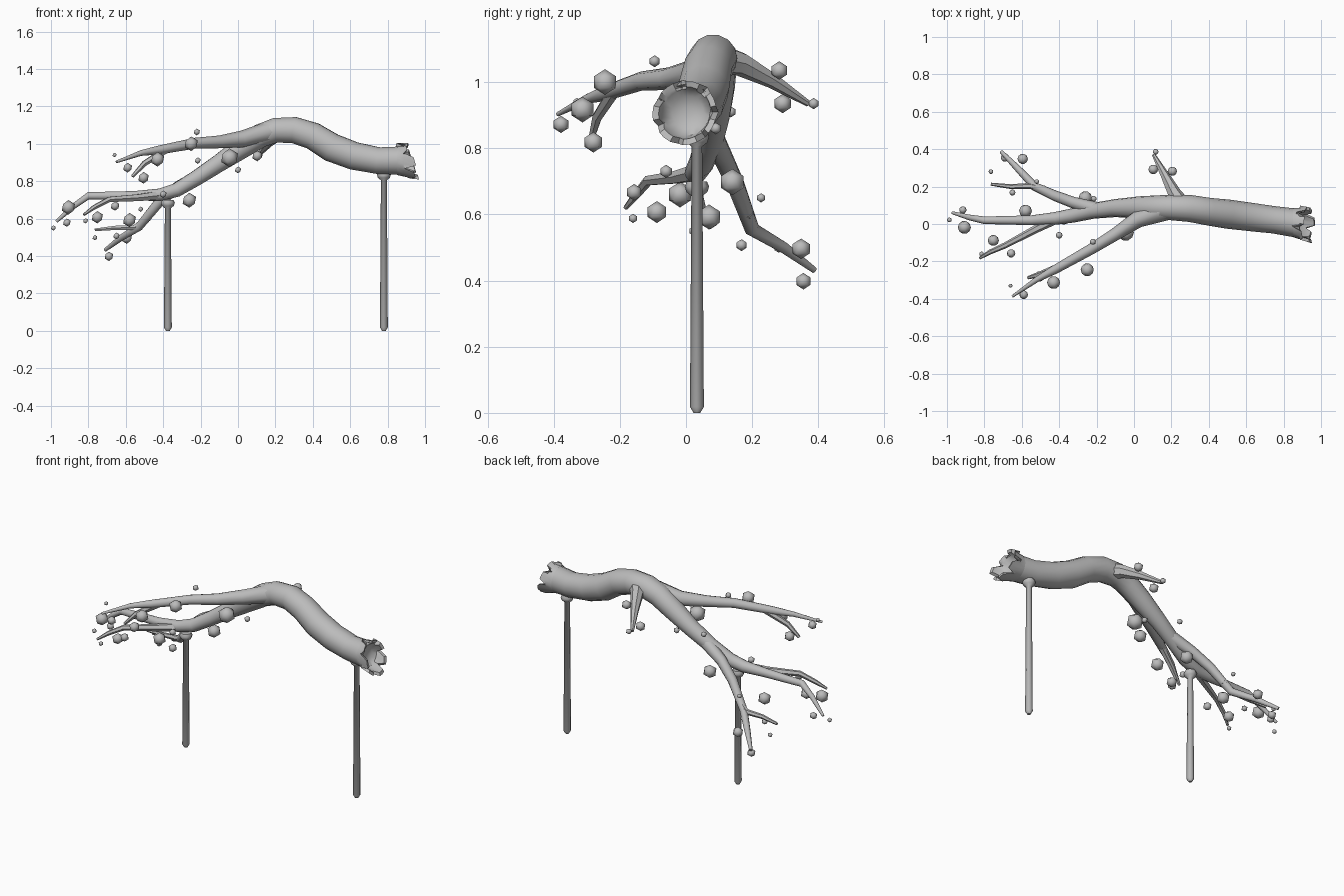
import bpy, bmesh, math
from mathutils import Vector

grey = bpy.data.materials.new("weathered grey")
grey.diffuse_color = (0.5, 0.5, 0.5, 1)


def finish(name, bm, angle):
    bmesh.ops.recalc_face_normals(bm, faces=bm.faces)
    me = bpy.data.meshes.new(name)
    bm.to_mesh(me)
    bm.free()
    me.materials.append(grey)
    ob = bpy.data.objects.new(name, me)
    bpy.context.collection.objects.link(ob)
    bpy.context.view_layer.objects.active = ob
    ob.select_set(True)
    bpy.ops.object.shade_smooth_by_angle(angle=math.radians(angle))
    ob.select_set(False)
    return ob


def bridge(bm, a, b):
    n = len(a)
    for i in range(n):
        bm.faces.new((a[i], a[(i + 1) % n], b[(i + 1) % n], b[i]))


def tube(name, pts, sides, cap_start=True):
    """Tapering tube through (x, y, z, radius) points."""
    bm = bmesh.new()
    cs = [Vector(p[:3]) for p in pts]
    rings = []
    for k, c in enumerate(cs):
        d = (cs[min(k + 1, len(cs) - 1)] - cs[max(k - 1, 0)]).normalized()
        u = d.cross(Vector((0, 0, 1))).normalized()
        v = u.cross(d)
        rings.append([bm.verts.new(c + pts[k][3] * (u * math.cos(t) + v * math.sin(t)))
                      for t in (2 * math.pi * i / sides for i in range(sides))])
    for a, b in zip(rings, rings[1:]):
        bridge(bm, a, b)
    if cap_start:
        bm.faces.new(rings[0])
    bm.faces.new(rings[-1])
    return finish(name, bm, 50)


# Trunk running on into the middle lower branch
tube("trunk", [(.87, .005, .91, .077), (.75, .022, .91, .073), (.62, .038, .935, .076),
               (.5, .053, .98, .078), (.4, .066, 1.042, .074), (.3, .083, 1.073, .072),
               (.2, .088, 1.072, .068), (.12, .088, 1.043, .065), (.03, .088, .985, .06),
               (-.1, .085, .897, .048), (-.22, .07, .818, .042), (-.33, .045, .752, .038),
               (-.42, .03, .727, .034), (-.55, .02, .722, .026), (-.8, .02, .722, .02),
               (-.88, .035, .665, .015), (-.97, .06, .585, .008)], 14, cap_start=False)

# Side branches and twigs
tube("upper_branch", [(.17, .075, 1.065, .056), (.02, .025, 1.025, .045), (-.1, -.055, 1.01, .034),
                      (-.23, -.135, 1.003, .029), (-.42, -.242, .967, .024),
                      (-.52, -.297, .95, .015), (-.65, -.387, .903, .007)], 8)
tube("upper_twig", [(-.38, -.22, .97, .02), (-.5, -.268, .895, .016), (-.565, -.287, .825, .009)], 6)
tube("middle_twig", [(-.42, .025, .725, .026), (-.53, -.03, .712, .021), (-.69, -.115, .702, .016),
                     (-.77, -.15, .66, .013), (-.825, -.183, .62, .007)], 6)
tube("rear_branch", [(-.2, .08, .83, .038), (-.32, .113, .77, .031), (-.42, .15, .69, .028),
                     (-.53, .2, .555, .023), (-.62, .295, .5, .018), (-.71, .387, .432, .01)], 8)
tube("rear_twig", [(-.48, .185, .605, .02), (-.55, .203, .553, .017),
                   (-.66, .2, .55, .013), (-.765, .213, .54, .008)], 6)
tube("short_branch", [(.26, .09, 1.07, .052), (.215, .165, 1.055, .037),
                      (.165, .26, 1.005, .024), (.105, .37, .935, .01)], 7)

# Broken hollow end: seven flared splinters around a bowl
bm = bmesh.new()
N = 28
loops = []
for x0, r, tooth in ((.85, .078, 0), (.885, .084, 0), (.93, .096, 1), (.925, .078, 1),
                     (.888, .07, 0), (.868, .048, 0), (.86, .015, 0)):
    loop = []
    for i in range(N):
        a = 2 * math.pi * i / N
        x = x0
        if tooth:
            # longer splinters below, deep notches between them
            x += (-.042 if i % 4 == 0 else .003) - .03 * math.sin(a) + .012 * math.sin(2.6 * (i // 4))
        off = x - .87
        loop.append(bm.verts.new((x, .005 - .14 * off + r * math.cos(a),
                                  .91 - .05 * off + r * math.sin(a))))
    loops.append(loop)
for a, b in zip(loops, loops[1:]):
    bridge(bm, a, b)
bm.faces.new(loops[-1])
finish("broken_end", bm, 40)

# Support posts with a blunt foot and a collar below the wood
for name, x, top in (("left_post", -.375, .7), ("right_post", .78, .85)):
    bm = bmesh.new()
    prof = [(.01, 0), (.021, .018), (.016, top - .045), (.032, top - .032),
            (.037, top - .015), (.03, top)]
    loops = [[bm.verts.new((x + r * math.cos(math.pi * i / 4), .033 + r * math.sin(math.pi * i / 4), z))
              for i in range(8)] for r, z in prof]
    for a, b in zip(loops, loops[1:]):
        bridge(bm, a, b)
    bm.faces.new(loops[0])
    bm.faces.new(loops[-1])
    finish(name, bm, 50)

# Loose lumps hanging about each branch: x, y, z, radius
lumps = {
    "upper_lumps": [(-.22, -.095, 1.063, .018), (-.25, -.245, 1, .039), (-.43, -.313, .917, .039),
                    (-.59, -.378, .872, .026), (-.505, -.28, .818, .031), (-.66, -.33, .94, .012),
                    (-.045, -.045, .925, .05)],
    "short_branch_lumps": [(.205, .282, 1.035, .028), (.103, .292, .935, .029), (.116, .386, .935, .017)],
    "middle_lumps": [(-.215, .135, .91, .017), (0, .09, .86, .018), (-.4, -.06, .73, .02),
                     (-.657, -.157, .667, .025), (-.907, -.018, .66, .039), (-.752, -.088, .607, .033),
                     (-.815, -.16, .588, .014), (-.915, .075, .578, .022), (-.987, .022, .55, .014)],
    "rear_lumps": [(-.26, .14, .698, .04), (-.58, .07, .592, .038), (-.65, .168, .507, .018),
                   (-.52, .227, .65, .014), (-.765, .28, .498, .014), (-.595, .348, .496, .031),
                   (-.69, .355, .398, .025)],
}
for name, items in lumps.items():
    bm = bmesh.new()
    for x, y, z, r in items:
        new = bmesh.ops.create_icosphere(bm, subdivisions=1, radius=r)["verts"]
        bmesh.ops.translate(bm, verts=new, vec=(x, y, z))
    finish(name, bm, 50)
